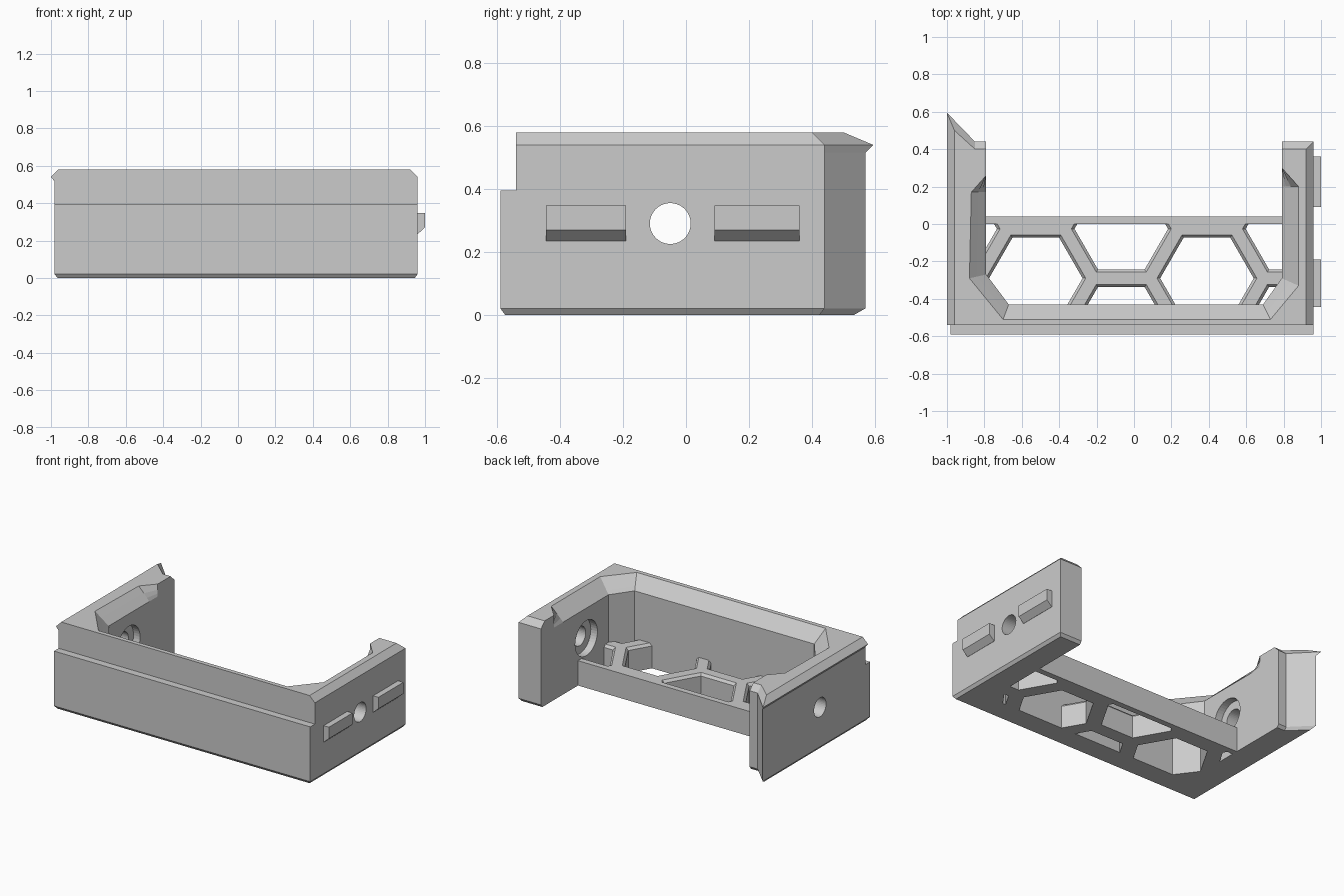
import bpy, bmesh, math
from mathutils import Matrix

cube = bpy.data.objects.get("Cube")
if cube:
    bpy.data.objects.remove(cube)

grey = bpy.data.materials.new("light_grey")
grey.use_nodes = True
grey.diffuse_color = (0.6, 0.6, 0.6, 1)
grey.node_tree.nodes["Principled BSDF"].inputs["Base Color"].default_value = (0.6, 0.6, 0.6, 1)


def finish(name, bm):
    bmesh.ops.recalc_face_normals(bm, faces=bm.faces)
    mesh = bpy.data.meshes.new(name)
    bm.to_mesh(mesh)
    bm.free()
    mesh.materials.append(grey)
    obj = bpy.data.objects.new(name, mesh)
    bpy.context.collection.objects.link(obj)
    return obj


def loft(name, levels):
    """Join stacked outlines, given as (z, points), into a closed solid."""
    bm = bmesh.new()
    rings = [[bm.verts.new((x, y, z)) for x, y in pts] for z, pts in levels]
    for low, high in zip(rings, rings[1:]):
        for i in range(len(low)):
            j = (i + 1) % len(low)
            bm.faces.new((low[i], low[j], high[j], high[i]))
    bm.faces.new(rings[0][::-1])
    bm.faces.new(rings[-1])
    return finish(name, bm)


def rect(x0, x1, y0, y1):
    return [(x0, y0), (x1, y0), (x1, y1), (x0, y1)]


def hexagon(cx, cy, r):
    return [(cx + r * math.cos(k * math.pi / 3), cy + r * math.sin(k * math.pi / 3))
            for k in range(6)]


def cylinder_x(name, x0, x1, y, z, r):
    bm = bmesh.new()
    place = Matrix.Translation(((x0 + x1) / 2, y, z)) @ Matrix.Rotation(math.pi / 2, 4, 'Y')
    bmesh.ops.create_cone(bm, cap_ends=True, segments=40, radius1=r, radius2=r,
                          depth=x1 - x0, matrix=place)
    return finish(name, bm)


def cut(obj, cutter):
    cutter.hide_render = True
    mod = obj.modifiers.new("cut", 'BOOLEAN')
    mod.operation, mod.solver, mod.object = 'DIFFERENCE', 'EXACT', cutter
    bpy.context.view_layer.objects.active = obj
    bpy.ops.object.modifier_apply(modifier=mod.name)
    bpy.data.objects.remove(cutter)


# U-shaped wall: outer outline, then the inner outline with its sloped rim
def wall_outline(left=-0.98, right=0.96, back=0.44, tip=0.57, slope=0.0):
    low = [(0.79, 0.30), (0.79, 0.20), (0.79, -0.29), (0.69, -0.43),
           (-0.67, -0.43), (-0.79, -0.27), (-0.79, 0.17), (-0.79, 0.26)]
    rim = [(0.79, 0.30), (0.88, 0.20), (0.88, -0.33), (0.73, -0.51),
           (-0.70, -0.51), (-0.88, -0.29), (-0.87, 0.17), (-0.79, 0.26)]
    inner = [(a + (c - a) * slope, b + (d - b) * slope)
             for (a, b), (c, d) in zip(low, rim)]
    return ([(left, -0.54), (right, -0.54), (right, back), (0.79, back)] + inner
            + [(-0.79, back), (-0.85, back), (left, tip)])


wall = loft("u_shaped_wall", [
    (0.00, wall_outline(-0.965, 0.945, 0.425, 0.535)),
    (0.02, wall_outline()),
    (0.495, wall_outline()),
    (0.515, wall_outline(slope=0.235)),
    (0.54, wall_outline(left=-1.0, tip=0.595, slope=0.53)),
    (0.58, wall_outline(-0.96, 0.92, 0.40, 0.50, 1.0)),
])

# Cross hole through both sides, with wider recesses on the inside
cut(wall, cylinder_x("hole_cutter", -1.2, 1.2, -0.05, 0.29, 0.065))
cut(wall, cylinder_x("recess_cutter", -0.84, 0.84, -0.05, 0.29, 0.12))

# Ledge across the lower front
loft("front_ledge", [
    (0.00, rect(-0.965, 0.945, -0.575, -0.54)),
    (0.02, rect(-0.98, 0.96, -0.59, -0.54)),
    (0.395, rect(-0.98, 0.96, -0.59, -0.54)),
])

# Honeycomb floor with chamfered openings
TOP = 0.17
floor = loft("honeycomb_floor", [(0, rect(-0.80, 0.80, -0.44, 0.0)),
                                 (TOP, rect(-0.80, 0.80, -0.44, 0.0))])
centres = [(-0.525, -0.29), (0.39, -0.29)]
for cx in (-0.983, -0.068, 0.847):
    centres += [(cx, -0.026), (cx, -0.554)]
for cx, cy in centres:
    cut(floor, loft("hex_cutter", [
        (-0.1, hexagon(cx, cy, 0.25)),
        (TOP - 0.017, hexagon(cx, cy, 0.25)),
        (TOP + 0.003, hexagon(cx, cy, 0.27)),
    ]))

# Beam closing the back of the floor
loft("rear_beam", [(0, rect(-0.80, 0.80, 0.0, 0.04)),
                   (TOP, rect(-0.80, 0.80, 0.0, 0.04))])

# Two wedge-bottomed pegs on the left side
for name, y0, y1 in (("front_peg", -0.445, -0.19), ("rear_peg", 0.09, 0.36)):
    loft(name, [(0.235, rect(0.95, 0.961, y0, y1)),
                (0.27, rect(0.95, 1.0, y0, y1)),
                (0.348, rect(0.95, 1.0, y0, y1))])
